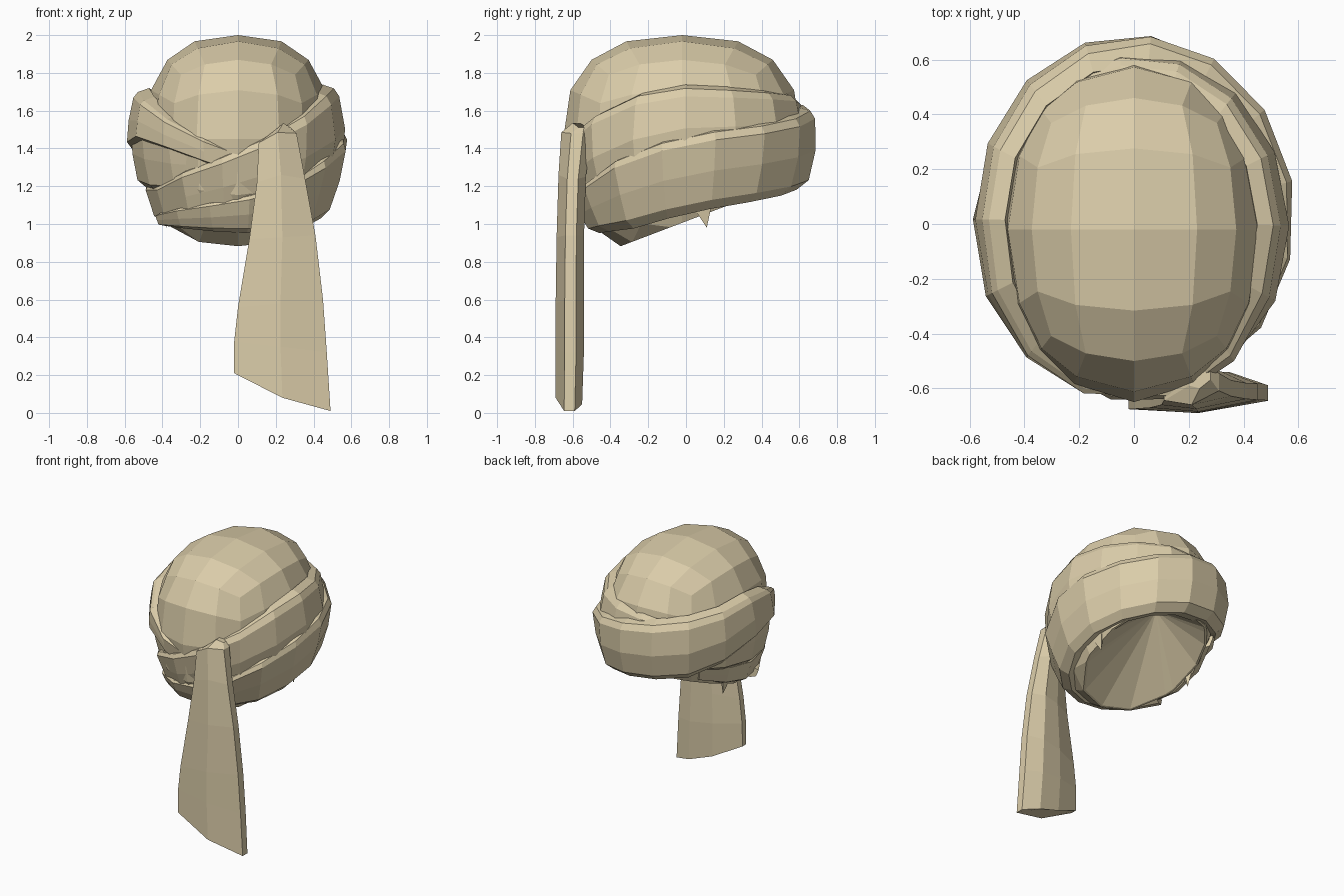
import bpy, bmesh
from math import sin, cos, radians, hypot
from mathutils import Vector

cube = bpy.data.objects.get("Cube")
if cube:
    bpy.data.objects.remove(cube, do_unlink=True)

tan = bpy.data.materials.new("tan cloth")
tan.use_nodes = True
colour = (0.71, 0.61, 0.4, 1)
tan.diffuse_color = colour
tan.node_tree.nodes["Principled BSDF"].inputs["Base Color"].default_value = colour


def finish(name, bm):
    bmesh.ops.recalc_face_normals(bm, faces=bm.faces)
    mesh = bpy.data.meshes.new(name)
    bm.to_mesh(mesh)
    bm.free()
    mesh.materials.append(tan)
    obj = bpy.data.objects.new(name, mesh)
    bpy.context.collection.objects.link(obj)


def lookup(table, key):
    """Straight-line interpolation in rows of (key, value...)."""
    rows = sorted(table)
    key = min(max(key, rows[0][0]), rows[-1][0])
    for a, b in zip(rows, rows[1:]):
        if key <= b[0]:
            f = (key - a[0]) / (b[0] - a[0])
            return [p + (q - p) * f for p, q in zip(a[1:], b[1:])]


def loft(name, sections):
    """Skin closed cross-sections and cap the ends."""
    bm = bmesh.new()
    rings = [[bm.verts.new(p) for p in s] for s in sections]
    n = len(rings[0])
    for a, b in zip(rings, rings[1:]):
        for i in range(n):
            j = (i + 1) % n
            bm.faces.new((a[i], a[j], b[j], b[i]))
    bm.faces.new(rings[0])
    bm.faces.new(rings[-1])
    finish(name, bm)


# Crown: subdivided cube rounded into a full dome
bm = bmesh.new()
bmesh.ops.create_cube(bm, size=2)
bmesh.ops.subdivide_edges(bm, edges=bm.edges[:], cuts=3, use_grid_fill=True)
for v in bm.verts:
    x, y, z = v.co
    power, height = (2.55, 0.55) if z > 0 else (2.2, 0.65)
    s = (hypot(x, y) ** power + abs(z) ** power) ** (1 / power)
    v.co = (0.49 * x / s, 0.63 * y / s - 0.02, 1.45 + height * z / s)

# Head opening: tilted cut with a cone-shaped hollow behind its rim
bmesh.ops.bisect_plane(bm, geom=bm.verts[:] + bm.edges[:] + bm.faces[:],
                       plane_co=(0, -0.3, 0.9), plane_no=(0, 0.38, -1), clear_outer=True)
rim = [e for e in bm.edges if e.is_boundary]
cap = bmesh.ops.contextual_create(bm, geom=rim)["faces"]
bmesh.ops.inset_region(bm, faces=cap, thickness=0.015)
apex = bmesh.ops.poke(bm, faces=cap)["verts"][0]
apex.co = (0, 0.23, 1.37)
finish("crown", bm)

# Wrapped cloth: outer outline of the turban by height
OUTER = [(0.9, 0.64), (1.0, 0.79), (1.1, 0.85), (1.25, 0.94), (1.45, 1.0), (1.6, 0.97), (1.75, 0.9)]


def on_wrap(angle, z, scale):
    s = lookup(OUTER, z)[0] * scale
    t = radians(angle)
    return Vector((0.585 * s * sin(t), 0.01 - 0.685 * s * cos(t), z))


def band(name, path, steps):
    """Strip of cloth; path rows are (angle, top, bottom, size)."""
    first, last = path[0][0], path[-1][0]
    sections = []
    for k in range(steps + 1):
        angle = first + (last - first) * k / steps
        top, low, size = lookup(path, angle)
        section = [on_wrap(angle, top + 0.02, size - 0.13)]
        for f in (1, 0.9, 0.5, 0.12):
            section.append(on_wrap(angle, low + (top - low) * f, size - 0.03 * (f == 1)))
        section += [on_wrap(angle, low, size - 0.07), on_wrap(angle, low + 0.03, size - 0.25)]
        sections.append(section)
    loft(name, sections)


band("inner_wrap", [(210, 1.62, 1.4, 0.9), (180, 1.67, 1.4, 0.92), (90, 1.72, 1.3, 0.98),
                    (60, 1.67, 1.2, 0.98), (30, 1.52, 1.1, 0.99), (0, 1.38, 1.04, 1.0),
                    (-30, 1.28, 1.02, 1.0), (-60, 1.19, 1.0, 0.97), (-90, 1.2, 1.03, 0.93),
                    (-130, 1.3, 1.16, 0.9)], 14)
band("middle_wrap", [(5, 1.36, 1.22, 0.91), (-50, 1.5, 1.15, 0.96), (-90, 1.56, 1.19, 0.98),
                     (-135, 1.5, 1.25, 0.93)], 6)
band("outer_wrap", [(5, 1.36, 1.25, 0.96), (-30, 1.49, 1.35, 0.98), (-60, 1.64, 1.45, 1.01),
                    (-90, 1.7, 1.4, 1.01), (-130, 1.66, 1.23, 1.01), (-180, 1.61, 1.19, 1.01),
                    (-225, 1.53, 1.13, 1.015), (-270, 1.47, 1.06, 1.01), (-300, 1.36, 0.98, 1.02),
                    (-330, 1.21, 0.96, 1.03), (-360, 1.13, 0.95, 1.03), (-425, 1.05, 0.99, 1.01)], 18)

# Hanging tail: rows of (left x, right x, left z, right z, front y, back y)
TAIL = [(0.2, 0.28, 1.5, 1.51, -0.6, -0.5), (0.11, 0.31, 1.43, 1.48, -0.66, -0.5),
        (0.1, 0.355, 1.22, 1.24, -0.675, -0.53), (0.06, 0.41, 0.92, 0.94, -0.685, -0.54),
        (0.0, 0.45, 0.56, 0.6, -0.69, -0.54), (-0.02, 0.47, 0.38, 0.32, -0.69, -0.54),
        (-0.02, 0.49, 0.21, 0.01, -0.69, -0.55)]
sections = []
for x0, x1, z0, z1, front, back in TAIL:
    section = []
    for u, v in ((0, 0.1), (0.5, 0), (1, 0.32), (1, 0.72), (0.75, 1), (0.4, 0.85), (0, 0.4)):
        sag = 0.03 * (1 - abs(2 * u - 1)) * ((z1 > 1) - (z1 < 0.1))
        section.append((x0 + (x1 - x0) * u, front + (back - front) * v, z0 + (z1 - z0) * u + sag))
    sections.append(section)
loft("hanging_tail", sections)

# Small loose folds under the rim
for side, name in ((1, "loose_fold_left"), (-1, "loose_fold_right")):
    x = 0.4 * side
    bm = bmesh.new()
    pts = [bm.verts.new(p) for p in ((x, 0.03, 1.1), (x, 0.14, 1.12), (x - 0.05 * side, 0.1, 1.12),
                                     (x - 0.02 * side, 0.11, 0.98))]
    for a, b, c in ((0, 1, 2), (0, 1, 3), (1, 2, 3), (2, 0, 3)):
        bm.faces.new((pts[a], pts[b], pts[c]))
    finish(name, bm)
